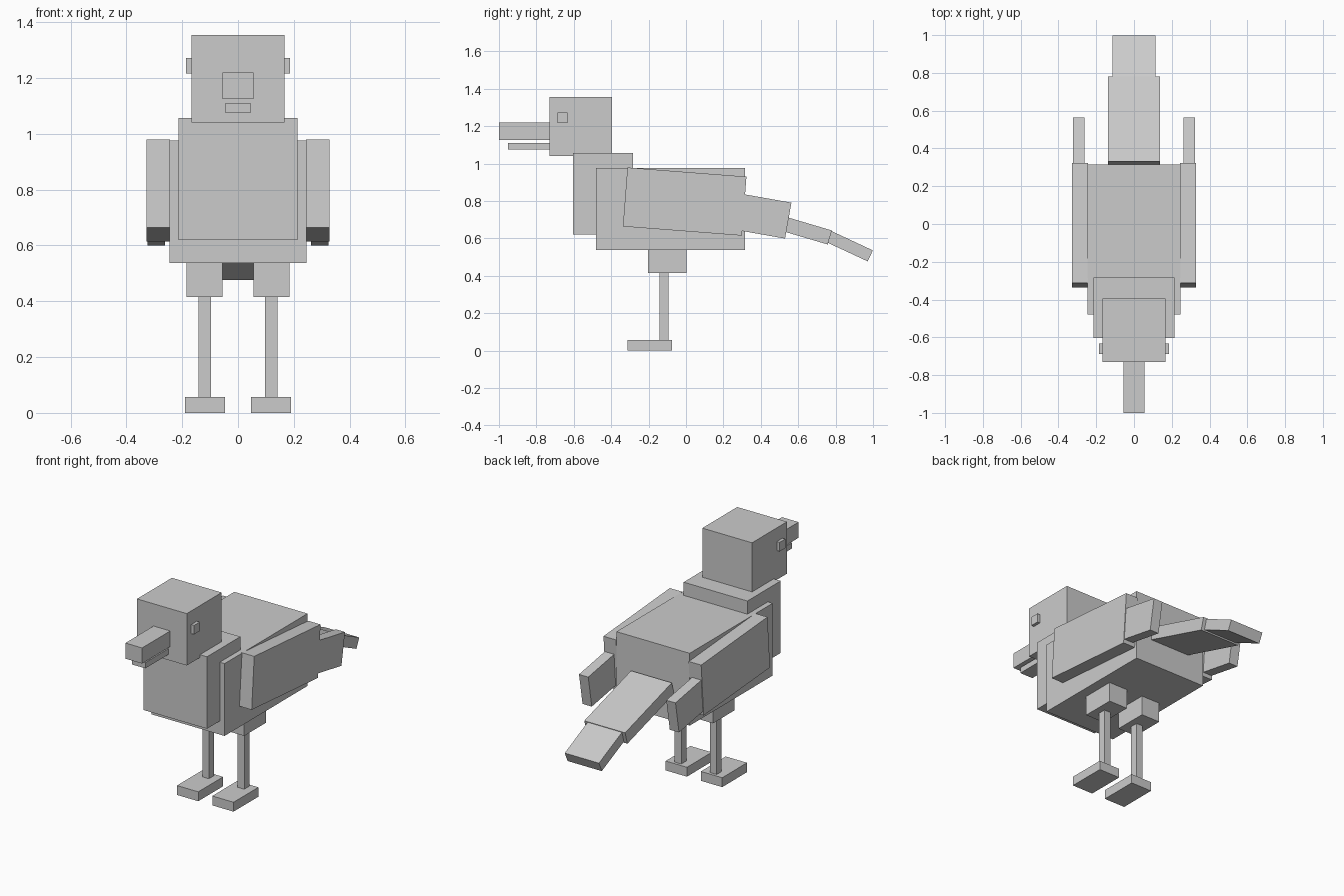
import bpy
import math
from mathutils import Matrix, Vector

default = bpy.data.objects.get("Cube")
if default:
    bpy.data.objects.remove(default, do_unlink=True)

grey = bpy.data.materials.new("plain_grey")
grey.use_nodes = True
colour = (0.6, 0.6, 0.6, 1)
grey.diffuse_color = colour
grey.node_tree.nodes["Principled BSDF"].inputs["Base Color"].default_value = colour


def box(name, x, y, z, tilt=0, pivot=None):
    """Box spanning the x, y and z ranges, tilted nose-down by degrees about a (y, z) pivot."""
    bpy.ops.mesh.primitive_cube_add(size=1)
    ob = bpy.context.object
    ob.name = name
    spans = (x, y, z)
    centre = Vector([(a + b) / 2 for a, b in spans])
    size = [b - a for a, b in spans]
    turn = Matrix.Identity(4)
    if tilt:
        p = Vector((0, *pivot))
        turn = Matrix.Translation(p) @ Matrix.Rotation(math.radians(-tilt), 4, "X") @ Matrix.Translation(-p)
    ob.data.transform(turn @ Matrix.Translation(centre) @ Matrix.Diagonal((*size, 1)))
    ob.data.materials.append(grey)
    return ob


def middle(name, half, *args):
    box(name, (-half, half), *args)


def pair(name, x, *args):
    box("left_" + name, x, *args)
    box("right_" + name, (-x[1], -x[0]), *args)


def sloped(length, thickness, start):
    """Ranges for a slab whose top front edge sits at the (y, z) start."""
    y, z = start
    return (y, y + length), (z - thickness, z)


# Head and beak
middle("head", 0.167, (-0.73, -0.395), (1.04, 1.355))
middle("upper_beak", 0.056, (-1.0, -0.73), (1.125, 1.22))
middle("lower_beak", 0.045, (-0.953, -0.73), (1.075, 1.11))
pair("eye", (0.16, 0.186), (-0.687, -0.633), (1.217, 1.272))

# Trunk
middle("chest", 0.214, (-0.603, -0.283), (0.62, 1.057))
middle("body", 0.246, (-0.48, 0.316), (0.538, 0.977))

# Wings and their tips
wing = (-0.313, 0.979)
pair("wing", (0.244, 0.328), *sloped(0.638, 0.316, wing), 4.4, wing)
tip = (0.27, 0.843)
pair("wing_tip", (0.262, 0.324), *sloped(0.298, 0.195, tip), 10, tip)

# Tail in two slabs
tail = (0.332, 0.775)
middle("tail_base", 0.137, *sloped(0.467, 0.078, tail), 16.5, tail)
tail_end = (0.776, 0.64)
middle("tail_end", 0.115, *sloped(0.246, 0.065, tail_end), 25, tail_end)

# Legs
pair("thigh", (0.056, 0.184), (-0.204, 0.004), (0.416, 0.54))
pair("shin", (0.097, 0.141), (-0.141, -0.093), (0.055, 0.418))
pair("foot", (0.047, 0.19), (-0.314, -0.076), (0, 0.057))
